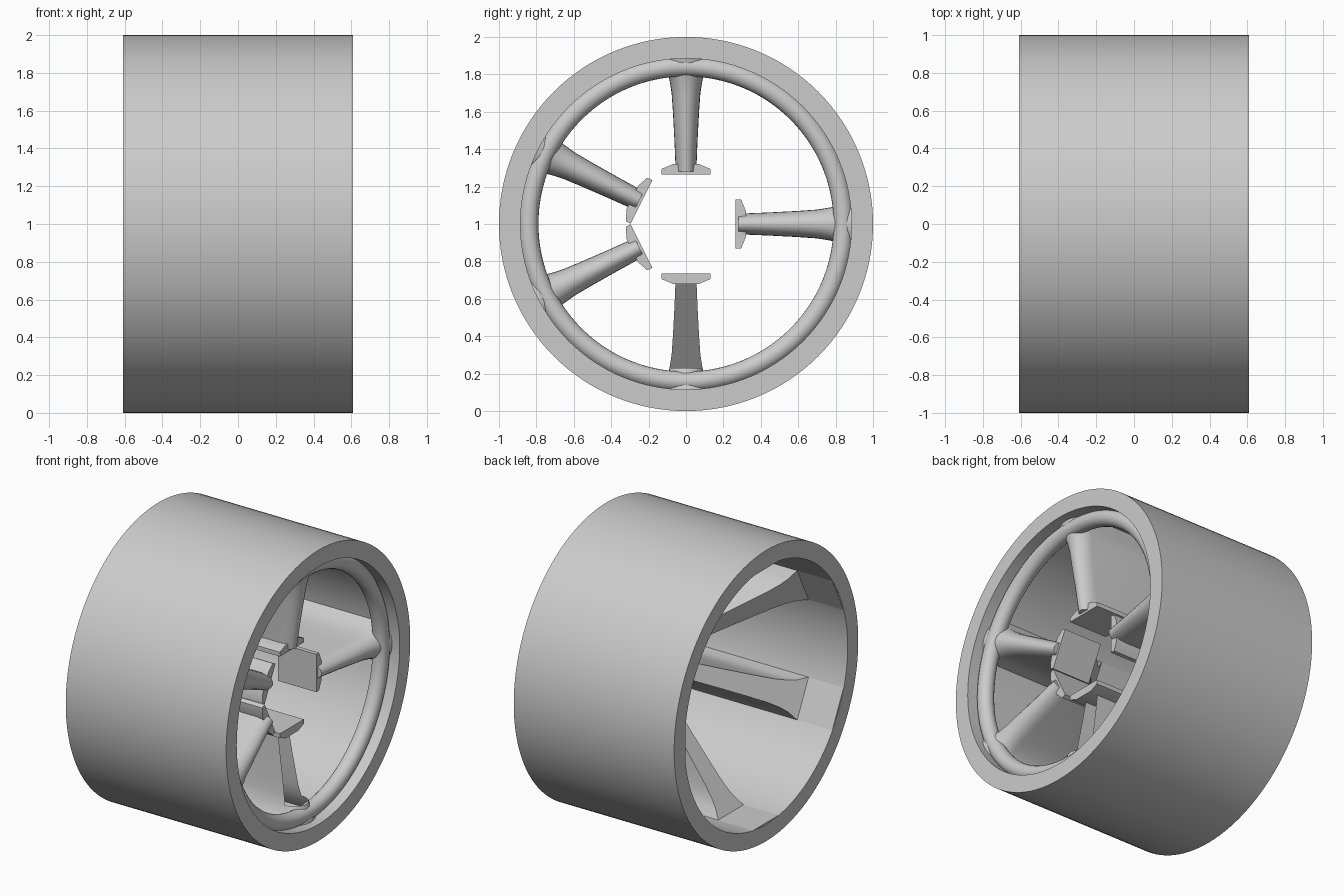
import bpy, bmesh, math

if "Cube" in bpy.data.objects:
    bpy.data.objects.remove(bpy.data.objects["Cube"])

metal = bpy.data.materials.new("light_grey_metal")
metal.use_nodes = True
GREY = (0.6, 0.6, 0.6, 1)
metal.diffuse_color = GREY
metal.node_tree.nodes["Principled BSDF"].inputs["Base Color"].default_value = GREY

RIM_R, WALL_R, HALF = 1.0, 0.885, 0.61


def finish(bm, name, angle=35):
    bmesh.ops.recalc_face_normals(bm, faces=bm.faces)
    mesh = bpy.data.meshes.new(name)
    bm.to_mesh(mesh)
    bm.free()
    mesh.materials.append(metal)
    obj = bpy.data.objects.new(name, mesh)
    bpy.context.collection.objects.link(obj)
    bpy.ops.object.select_all(action="DESELECT")
    obj.select_set(True)
    bpy.context.view_layer.objects.active = obj
    bpy.ops.object.shade_smooth_by_angle(angle=math.radians(angle))
    return obj


def place(x, r, t, a):
    """Wheel coordinates (axle, radius, tangent, angle) to world."""
    return (x, r * math.cos(a) - t * math.sin(a),
            1 + r * math.sin(a) + t * math.cos(a))


def revolve(name, profile, steps):
    """Spin a closed (axle, radius) profile around the axle."""
    bm = bmesh.new()
    rings = [[bm.verts.new(place(x, r, 0, math.tau * i / steps)) for x, r in profile]
             for i in range(steps)]
    n = len(profile)
    for i in range(steps):
        p, q = rings[i], rings[(i + 1) % steps]
        for j in range(n):
            k = (j + 1) % n
            bm.faces.new((p[j], p[k], q[k], q[j]))
    return finish(bm, name)


def prism(name, outline, x0, x1, a):
    """Extrude a (tangent, radius) outline along the axle."""
    bm = bmesh.new()
    back = [bm.verts.new(place(x0, r, t, a)) for t, r in outline]
    front = [bm.verts.new(place(x1, r, t, a)) for t, r in outline]
    bm.faces.new(back)
    bm.faces.new(front)
    n = len(outline)
    for j in range(n):
        k = (j + 1) % n
        bm.faces.new((back[j], back[k], front[k], front[j]))
    return finish(bm, name)


# Spoke stations: radius, half width, front position
STATIONS = [(0.28, 0.055, 0.44), (0.45, 0.062, 0.465), (0.6, 0.07, 0.49),
            (0.7, 0.077, 0.505), (0.77, 0.088, 0.52), (0.82, 0.105, 0.535),
            (0.86, 0.13, 0.55), (0.895, 0.15, 0.555)]


def back_edge(r):
    """Sloped rear of the web, from the hub end to the wall."""
    return 0.12 - 0.47 * (r - 0.28) / (WALL_R - 0.28)


def spoke(name, a, open_front=False):
    bm = bmesh.new()
    steps, depth = 12, 0.1
    rings = []
    for r, w, front in STATIONS:
        section = [(back_edge(r), -w)]
        for i in range(steps + 1):
            u = math.pi * (i / steps - 0.5)
            section.append((front - depth + depth * math.cos(u), w * math.sin(u)))
        section.append((back_edge(r), w))
        rings.append([bm.verts.new(place(x, r, t, a)) for x, t in section])
    n = steps + 3
    for s in range(len(rings) - 1):
        p, q = rings[s], rings[s + 1]
        for j in range(n):
            rounded = 1 <= j <= steps
            if open_front and rounded and STATIONS[s][0] < 0.75:
                continue
            k = (j + 1) % n
            bm.faces.new((p[j], p[k], q[k], q[j]))
    if not open_front:
        bm.faces.new(rings[0])
    loose = [v for v in bm.verts if not v.link_faces]
    bmesh.ops.delete(bm, geom=loose, context="VERTS")
    return finish(bm, name)


# Barrel wall and the round ring just inside its front lip
revolve("barrel", [(-HALF, RIM_R), (HALF, RIM_R), (HALF, WALL_R), (-HALF, WALL_R)], 128)
tube = [(0.5 + 0.053 * math.cos(math.tau * i / 20),
         0.842 + 0.053 * math.sin(math.tau * i / 20)) for i in range(20)]
revolve("inner_ring", tube, 128)

# Spokes with hub blocks and flat wall pads
HUB = [(-0.13, 0.265), (0.13, 0.265), (0.13, 0.295), (0.07, 0.32),
       (-0.07, 0.32), (-0.13, 0.295)]
PAD = [(-0.14, 0.874), (0.14, 0.874), (0.14, 0.9), (-0.14, 0.9)]
SPOKES = {"top": 90, "back": 0, "bottom": 270, "front_upper": 153.5, "front_lower": 206.5}
for side, degrees in SPOKES.items():
    a = math.radians(degrees)
    spoke(side + "_spoke", a, open_front=(side == "bottom"))
    prism(side + "_hub_block", HUB, 0.12, 0.41, a)
    prism(side + "_wall_pad", PAD, -HALF + 0.002, -0.33, a)
